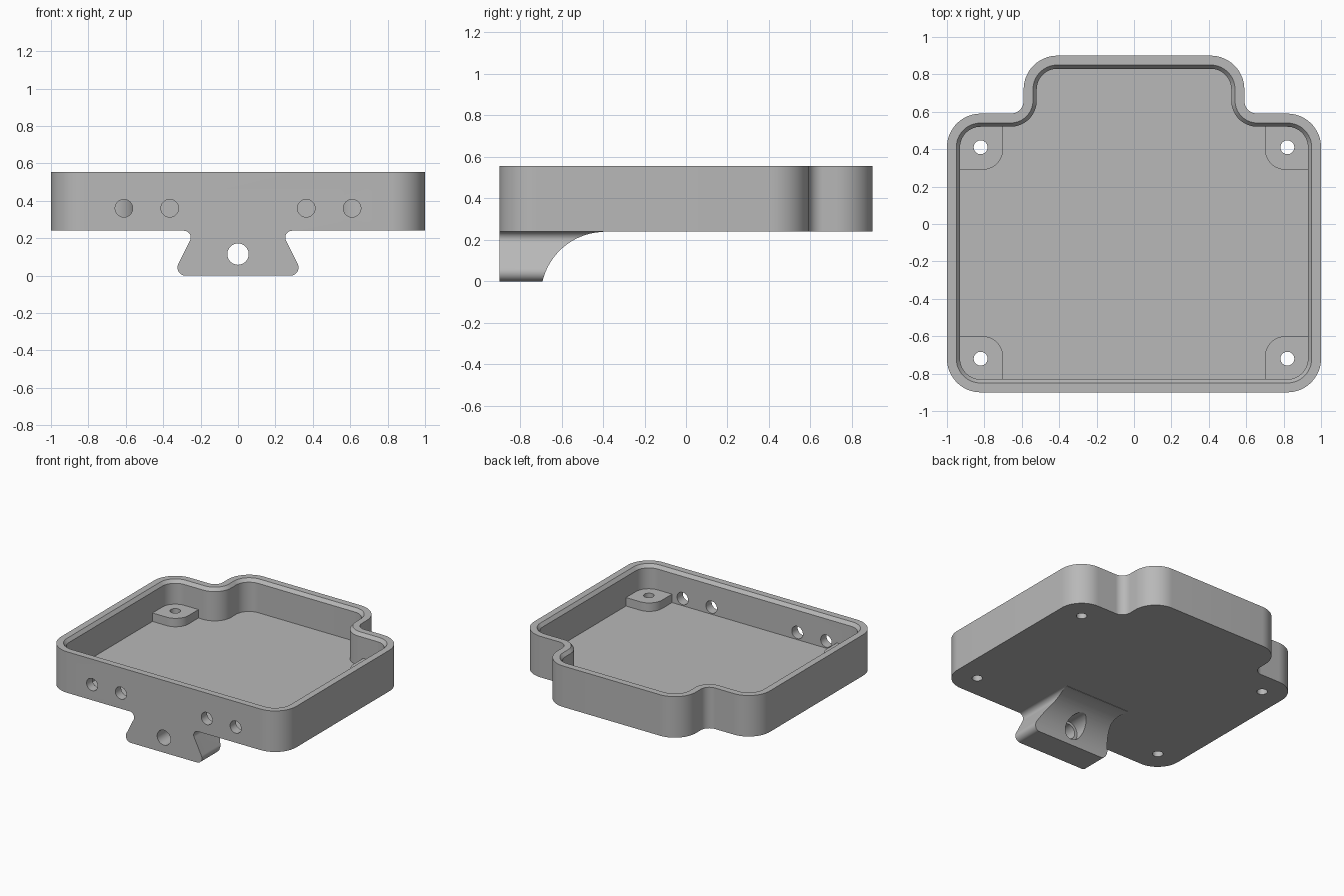
import bpy, bmesh, math
from mathutils import Vector

cube = bpy.data.objects.get("Cube")
if cube:
    bpy.data.objects.remove(cube, do_unlink=True)

grey = bpy.data.materials.new("light grey plastic")
grey.use_nodes = True
grey.diffuse_color = (0.48, 0.48, 0.48, 1)
grey.node_tree.nodes["Principled BSDF"].inputs["Base Color"].default_value = (0.48, 0.48, 0.48, 1)


def rounded(corners, inset=0.0, steps=16):
    """Counter-clockwise polygon of (x, y, radius), inset and filleted."""
    out = []
    n = len(corners)
    for i, (x, y, r) in enumerate(corners):
        p = Vector((x, y))
        a = (Vector(corners[i - 1][:2]) - p).normalized()
        b = (Vector(corners[(i + 1) % n][:2]) - p).normalized()
        if inset:
            p += inset * (Vector((a.y, -a.x)) + Vector((-b.y, b.x)))
            r += inset if b.cross(a) < 0 else -inset
        if r <= 0:
            out.append(p)
            continue
        half = a.angle(b) / 2
        t = r / math.tan(half)
        c = p + (a + b).normalized() * r / math.sin(half)
        u, v = p + a * t - c, p + b * t - c
        sweep = math.atan2(u.cross(v), u.dot(v))
        for k in range(steps + 1):
            g = sweep * k / steps
            out.append(c + Vector((u.x * math.cos(g) - u.y * math.sin(g),
                                   u.x * math.sin(g) + u.y * math.cos(g))))
    return out


def circle(cx, cy, r, n=48):
    return [Vector((cx + r * math.cos(math.tau * k / n),
                    cy + r * math.sin(math.tau * k / n))) for k in range(n)]


PLACE = {"x": lambda p, d: (d, p.x, p.y),
         "y": lambda p, d: (p.x, d, p.y),
         "z": lambda p, d: (p.x, p.y, d)}


def loft(name, sections, axis="z"):
    """Skin equal-length outlines placed at depths along an axis, capping both ends."""
    bm = bmesh.new()
    rings = [[bm.verts.new(PLACE[axis](p, d)) for p in pts] for pts, d in sections]
    for lo, hi in zip(rings, rings[1:]):
        for i in range(len(lo)):
            bm.faces.new((lo[i - 1], lo[i], hi[i], hi[i - 1]))
    bm.faces.new(rings[0])
    bm.faces.new(rings[-1])
    bmesh.ops.recalc_face_normals(bm, faces=bm.faces)
    mesh = bpy.data.meshes.new(name)
    bm.to_mesh(mesh)
    bm.free()
    mesh.materials.append(grey)
    ob = bpy.data.objects.new(name, mesh)
    bpy.context.collection.objects.link(ob)
    return ob


def prism(name, pts, lo, hi, axis="z"):
    return loft(name, [(pts, lo), (pts, hi)], axis)


def cut(target, cutters):
    bpy.context.view_layer.objects.active = target
    for c in cutters:
        c.hide_render = True
        mod = target.modifiers.new("cut", "BOOLEAN")
        mod.operation, mod.solver, mod.object = "DIFFERENCE", "EXACT", c
        bpy.ops.object.modifier_apply(modifier=mod.name)


# Tray shell: outer wall, rim, chamfered lip, inner wall and floor
BASE, FLOOR, TOP = 0.24, 0.305, 0.555
R = 0.18
right = [(1, -0.9, R), (1, 0.59, R), (0.59, 0.59, 0.07), (0.59, 0.9, R)]
outline = right + [(-x, y, r) for x, y, r in reversed(right)]
outer, lip, inner = (rounded(outline, d) for d in (0, 0.05, 0.07))
tray = loft("tray", [(outer, BASE), (outer, TOP), (lip, TOP),
                     (inner, TOP - 0.025), (inner, FLOOR)])
parts = [tray]

# Cable holes in the front wall
cutters = [prism("cable_hole_cutter", circle(x, 0.36, 0.047), -1, -0.75, "y")
           for x in (-0.61, -0.365, 0.365, 0.61)]
cut(tray, cutters)

# Screw bosses in the corners, drilled through the floor
for side, sx in (("left", 1), ("right", -1)):
    for end, sy, cy in (("front", -1, -0.72), ("back", 1, 0.41)):
        near, far = -0.12, 0.13
        shape = [(near, near, 0.11), (far, near, 0), (far, far, far), (near, far, 0)]
        pts = [Vector((sx * (0.82 + p.x), cy + sy * p.y)) for p in rounded(shape)]
        boss = prism(f"{end}_{side}_screw_boss", pts, FLOOR - 0.01, FLOOR + 0.065)
        drill = prism("screw_hole_cutter", circle(sx * 0.82, cy, 0.037), 0.2, 0.45)
        cut(boss, [drill])
        cut(tray, [drill])
        parts.append(boss)
        cutters.append(drill)

# Dovetail foot with a scooped back and a counterbored hole
half = [(0.35, 0, 0.043), (0.23, BASE, 0.037), (0.3, BASE, 0), (0.3, BASE + 0.01, 0)]
profile = rounded(half + [(-x, z, r) for x, z, r in reversed(half)])
foot = prism("dovetail_foot", profile, -0.8995, -0.4, "y")
foot_cutters = [
    prism("scoop_cutter", circle(-0.39, -0.072, 0.31, 128), -0.6, 0.6, "x"),
    prism("foot_hole_cutter", circle(0, 0.115, 0.057), -1, -0.3, "y"),
    prism("counterbore_cutter", circle(0, 0.115, 0.078), -0.71, -0.3, "y"),
]
cut(foot, foot_cutters)
parts.append(foot)

for c in cutters + foot_cutters:
    bpy.data.objects.remove(c, do_unlink=True)

# Smooth the rounded walls, keep the edges crisp
bpy.ops.object.select_all(action="DESELECT")
for ob in parts:
    ob.select_set(True)
bpy.context.view_layer.objects.active = tray
bpy.ops.object.shade_smooth_by_angle(angle=math.radians(25))
